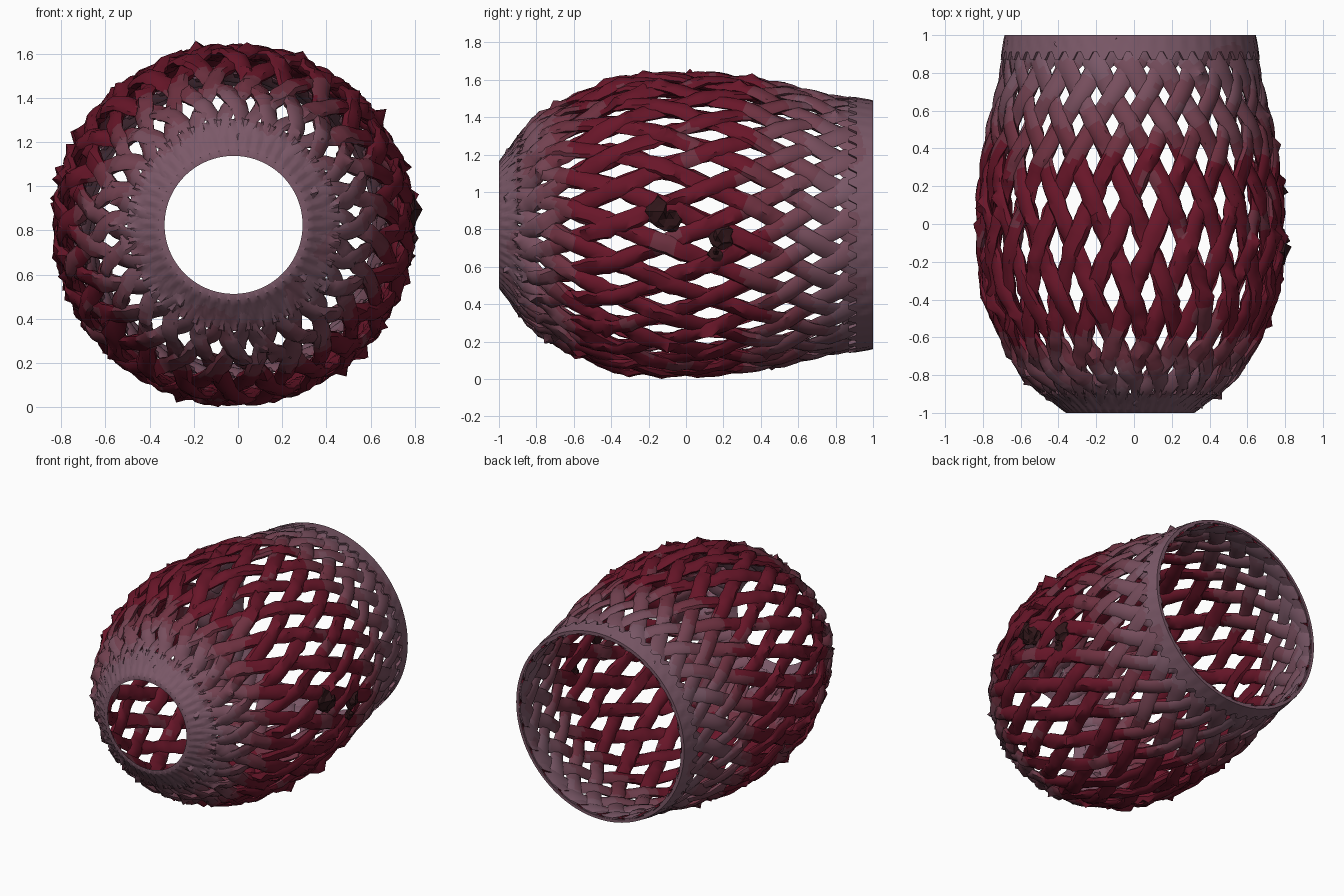
import bpy
import bmesh
import random
from math import sin, cos, pi, tau
from mathutils import Vector, noise

random.seed(4)
if "Cube" in bpy.data.objects:
    bpy.data.objects.remove(bpy.data.objects["Cube"])

CENTRE = Vector((-0.02, 0, 0.825))
STRANDS = 24
# Outer radius at even steps along y from -1 to 1
RADII = [0.34, 0.57, 0.69, 0.775, 0.81, 0.815, 0.805, 0.78, 0.74, 0.70, 0.665]
# y of each ring of crossings, first ring is -2, and strand width there
RINGS = [-1, -0.89, -0.78, -0.62, -0.37, -0.12, 0.13, 0.35, 0.53, 0.68, 0.83, 0.93, 1]
WIDTHS = [0.08, 0.09, 0.1, 0.1, 0.1, 0.1, 0.1, 0.1, 0.1, 0.1, 0.115, 0.135, 0.14]
THICK = [0.02, 0.03, 0.045, 0.05, 0.05, 0.05, 0.05, 0.05, 0.045, 0.04, 0.03, 0.02, 0.015]


def spline(values, u):
    """Smooth interpolation of evenly spaced values."""
    last = len(values) - 1
    u = max(0, min(last, u))
    i = min(int(u), last - 1)
    f = u - i
    b, c = values[i], values[i + 1]
    a = values[i - 1] if i else 2 * b - c
    d = values[i + 2] if i + 2 <= last else 2 * c - b
    return b + 0.5 * f * (c - a + f * (2*a - 5*b + 4*c - d + f * (3*(b - c) + d - a)))


def radius(y):
    return spline(RADII, (y + 1) * 5)


def polar(r, angle, y):
    return Vector((r * cos(angle), y, r * sin(angle)))


def material(name, colour):
    mat = bpy.data.materials.new(name)
    mat.use_nodes = True
    mat.diffuse_color = (*colour, 1)
    shader = mat.node_tree.nodes["Principled BSDF"]
    shader.inputs["Base Color"].default_value = (*colour, 1)
    shader.inputs["Roughness"].default_value = 0.6
    return mat


# Tones from the dark red belly to the mauve rims
RED, MAUVE = Vector((0.14, 0.008, 0.022)), Vector((0.2, 0.1, 0.14))
TONES = [material(f"glaze_{i}", RED.lerp(MAUVE, i / 4)) for i in range(5)]
DARK = material("dark_glaze", (0.03, 0.008, 0.01))


def tone(centre):
    ends = max((centre.y - 0.25) / 0.7, (-0.55 - centre.y) / 0.4, 0)
    mottled = ends * 4 + 1.3 * noise.noise(centre * 5) + 0.5
    return int(max(0, min(4, mottled)))


def finish(bm, name, mats, angle=40):
    bmesh.ops.recalc_face_normals(bm, faces=bm.faces)
    mesh = bpy.data.meshes.new(name)
    bm.to_mesh(mesh)
    bm.free()
    for mat in mats:
        mesh.materials.append(mat)
    obj = bpy.data.objects.new(name, mesh)
    bpy.context.collection.objects.link(obj)
    obj.location = CENTRE
    bpy.ops.object.select_all(action='DESELECT')
    obj.select_set(True)
    bpy.context.view_layer.objects.active = obj
    bpy.ops.object.shade_smooth_by_angle(angle=angle * pi / 180)
    return obj


def bridge(bm, a, b):
    for k in range(len(a)):
        n = (k + 1) % len(a)
        face = bm.faces.new((a[k], a[n], b[n], b[k]))
        face.material_index = tone(face.calc_center_median())


def strand_point(t, index, turn):
    y = spline(RINGS, t + 2)
    angle = (index + turn * t / 2) * tau / STRANDS
    weave = 0.25 * spline(THICK, t + 2) * turn * cos(pi * t)
    return polar(radius(y) - 0.028 + weave, angle, y)


def add_strand(bm, index, turn, start=-1.6, end=10, steps=72, sides=8):
    previous = None
    for s in range(steps + 1):
        t = start + (end - start) * s / steps
        p = strand_point(t, index, turn)
        tangent = (strand_point(t + 0.05, index, turn) - strand_point(t - 0.05, index, turn)).normalized()
        out = Vector((p.x, 0, p.z)).normalized()
        side = tangent.cross(out).normalized()
        out = side.cross(tangent)
        half_w, half_t = spline(WIDTHS, t + 2) / 2, spline(THICK, t + 2) / 2
        rough = max(0.1, min(1, (0.75 - p.y) / 0.8)) * min(1, (p.y + 1) * 4)
        ring = []
        for k in range(sides):
            a = tau * k / sides
            v = p + side * half_w * cos(a) + out * half_t * sin(a)
            v += noise.noise_vector(v * 14 + out * turn) * 0.016 * rough
            # Occasional torn burrs on the outside
            if sin(a) > 0.5 and random.random() < 0.035 * rough:
                v += out * random.uniform(0.01, 0.035)
            v.y = max(-0.99, min(0.995, v.y))
            ring.append(bm.verts.new(v))
        if previous:
            bridge(bm, previous, ring)
        else:
            bm.faces.new(ring)
        previous = ring
    bm.faces.new(previous)


# Woven lattice: two sets of opposing helical strands
for label, turn in (("right", 1), ("left", -1)):
    bm = bmesh.new()
    for i in range(STRANDS):
        add_strand(bm, i, turn)
    finish(bm, f"{label}_wound_strands", TONES)


def collar(name, y_edge, y_inner, wall, pleat, segments=192):
    """Closed ring following the body, pleated away from its edge."""
    bm = bmesh.new()
    rings = []
    stations = [y_edge + (y_inner - y_edge) * i / 6 for i in range(7)]
    path = [(y, 0) for y in stations] + [(y, wall) for y in reversed(stations)]
    for y, inset in path:
        depth = abs(y - y_edge) / abs(y_inner - y_edge)
        ring = []
        for k in range(segments):
            a = tau * k / segments
            wave = cos(2 * STRANDS * (a + depth * 0.05))
            ragged = depth ** 3 * 0.03 * wave * (1 if y_inner > y_edge else -1)
            r = radius(y) - inset + pleat * wave * min(1, depth * 3) * (not inset)
            ring.append(bm.verts.new(polar(r, a, y + ragged)))
        rings.append(ring)
    for a, b in zip(rings, rings[1:] + rings[:1]):
        bridge(bm, a, b)
    finish(bm, name, TONES)


collar("front_pleated_collar", -1, -0.88, 0.028, 0.009)
collar("back_rim", 1, 0.89, 0.02, 0.003)

# Crumpled scraps caught on the left flank
bm = bmesh.new()
for y, height, size in ((-0.15, 0.07, 0.08), (-0.09, 0.03, 0.07), (0.19, -0.06, 0.07), (0.16, -0.16, 0.04)):
    scrap = bmesh.ops.create_icosphere(bm, subdivisions=2, radius=size)["verts"]
    for v in scrap:
        v.co *= random.uniform(0.65, 1.25)
        v.co.x *= 0.45
        v.co += Vector((radius(y) - 0.02, y, height))
    tip = max(scrap, key=lambda v: v.co.x)
    tip.co.x += 0.02
finish(bm, "crumpled_scraps", [DARK], 20)
